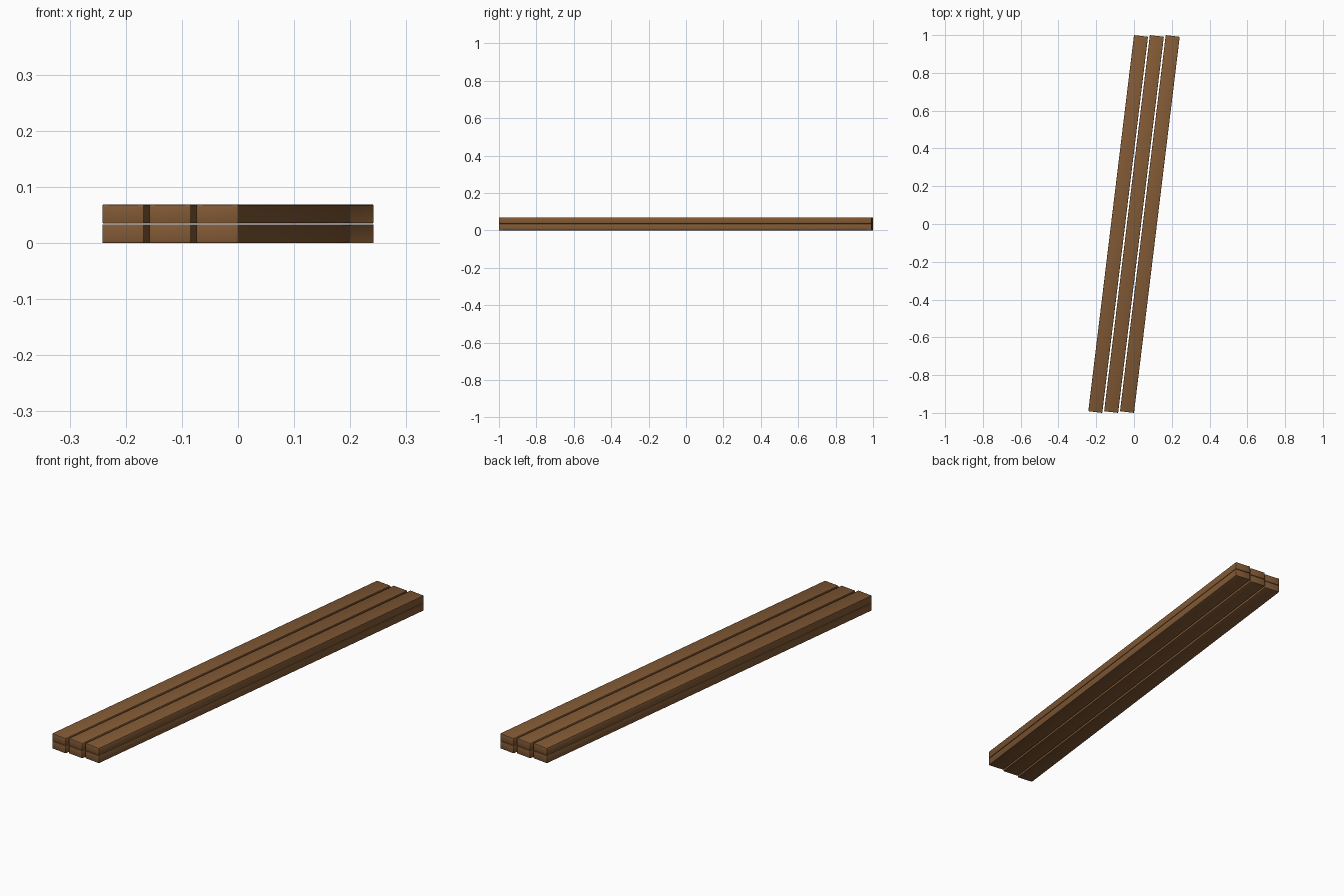
import bpy, math
from mathutils import Matrix

if "Cube" in bpy.data.objects:
    bpy.data.objects.remove(bpy.data.objects["Cube"])

WIDTH, LENGTH, THICK = 0.0745, 2.0057, 0.0335
PITCH_X, PITCH_Z = 0.084, 0.035
ANGLE = math.radians(-6.93)

# wood colour
wood = bpy.data.materials.new("brown_wood")
wood.diffuse_color = (0.22, 0.10, 0.035, 1)
wood.use_nodes = True
wood.node_tree.nodes["Principled BSDF"].inputs["Base Color"].default_value = wood.diffuse_color


def plank(name, x, z):
    # long slanted board with softened edges
    bpy.ops.mesh.primitive_cube_add(size=1)
    ob = bpy.context.object
    ob.name = name
    ob.data.transform(Matrix.Diagonal((WIDTH, LENGTH, THICK, 1)))
    ob.location = (x, 0, z)
    ob.rotation_euler.z = ANGLE
    ob.data.materials.append(wood)
    bevel = ob.modifiers.new("soft_edges", 'BEVEL')
    bevel.width = 0.002
    bevel.segments = 2
    bevel.limit_method = 'NONE'
    bpy.ops.object.shade_smooth()


# two layers of three planks
for layer, level in enumerate(("lower", "upper")):
    for i, side in enumerate(("left", "middle", "right")):
        plank(f"{level}_{side}_plank", (i - 1) * PITCH_X,
              THICK / 2 + layer * PITCH_Z)
